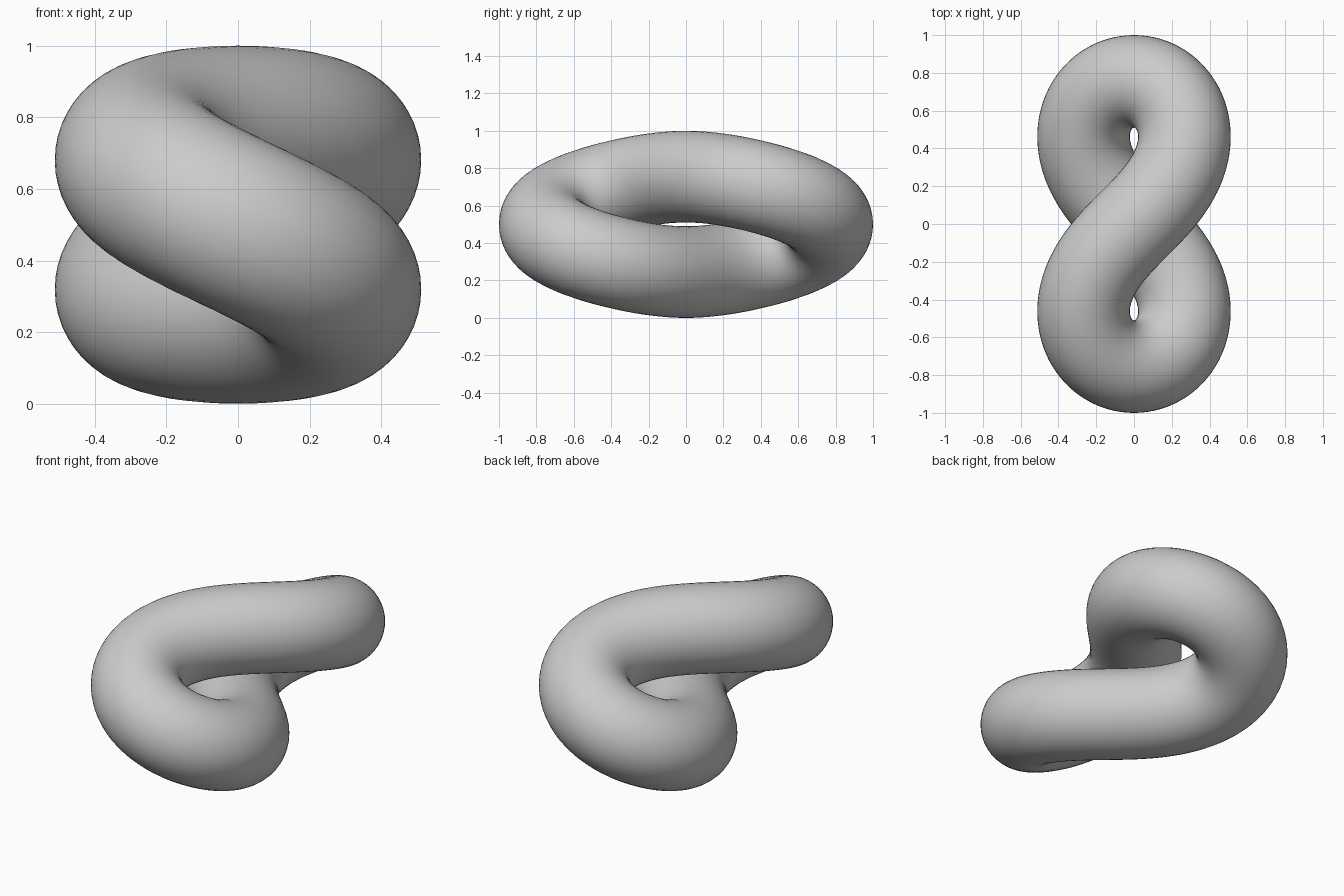
import bpy
import bmesh
from math import sin, cos, sqrt, pi
from mathutils import Vector

if "Cube" in bpy.data.objects:
    bpy.data.objects.remove(bpy.data.objects["Cube"])

B, C, R = 0.755, 0.255, 0.245      # half length, half height, tube radius
SEGMENTS, SIDES = 192, 48


def centre_line(t):
    # figure-eight loop (lemniscate in plan) lying on an ellipsoid
    return Vector((B / sqrt(2) * sin(t) * cos(t),
                   B * sin(t) * sqrt(1 - cos(t) ** 2 / 2),
                   0.5 + C * cos(t)))


bm = bmesh.new()

# Round cross-sections along the loop
rings = []
for i in range(SEGMENTS):
    t = 2 * pi * i / SEGMENTS
    p = centre_line(t)
    tangent = (centre_line(t + 1e-3) - centre_line(t - 1e-3)).normalized()
    side = tangent.cross(Vector((0, 0, 1))).normalized()
    up = side.cross(tangent)
    rings.append([bm.verts.new(p + R * (cos(a) * side + sin(a) * up))
                  for a in (2 * pi * j / SIDES for j in range(SIDES))])

# Closed skin between neighbouring sections
for i in range(SEGMENTS):
    r0, r1 = rings[i], rings[(i + 1) % SEGMENTS]
    for j in range(SIDES):
        k = (j + 1) % SIDES
        bm.faces.new((r0[j], r0[k], r1[k], r1[j])).smooth = True

bmesh.ops.recalc_face_normals(bm, faces=bm.faces)
mesh = bpy.data.meshes.new("figure_eight_tube")
bm.to_mesh(mesh)
bm.free()
obj = bpy.data.objects.new("figure_eight_tube", mesh)
bpy.context.collection.objects.link(obj)
